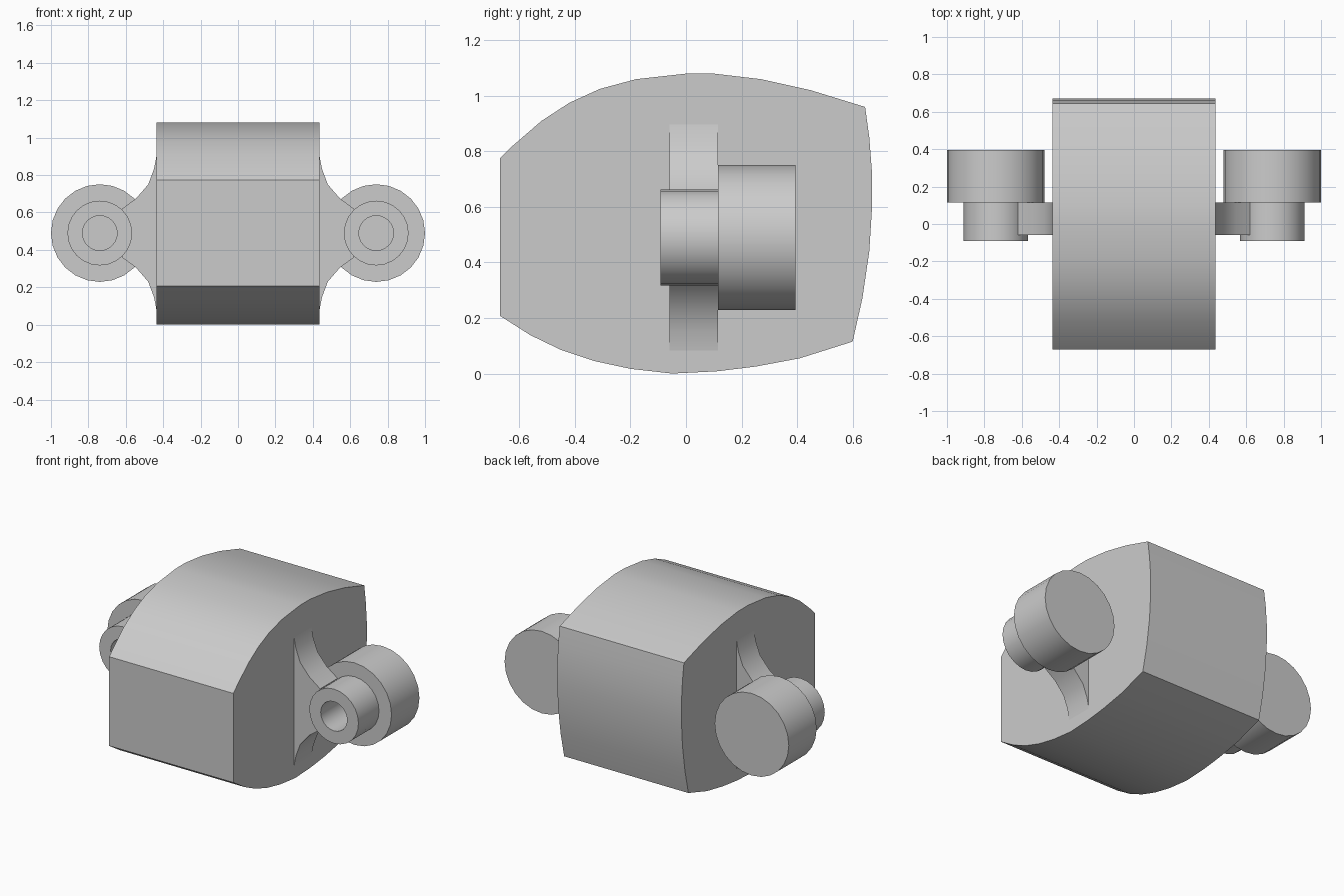
import bpy
import bmesh
from math import radians, tau
from mathutils import Matrix, Vector

cube = bpy.data.objects.get("Cube")
if cube:
    bpy.data.objects.remove(cube, do_unlink=True)

grey = bpy.data.materials.new("plain grey")
grey.use_nodes = True
colour = (0.6, 0.6, 0.6, 1)
grey.diffuse_color = colour
grey.node_tree.nodes["Principled BSDF"].inputs["Base Color"].default_value = colour


def finish(name, bm):
    bmesh.ops.remove_doubles(bm, verts=bm.verts, dist=0.0001)
    bmesh.ops.recalc_face_normals(bm, faces=bm.faces)
    mesh = bpy.data.meshes.new(name)
    bm.to_mesh(mesh)
    bm.free()
    mesh.materials.append(grey)
    obj = bpy.data.objects.new(name, mesh)
    bpy.context.collection.objects.link(obj)
    bpy.ops.object.select_all(action="DESELECT")
    obj.select_set(True)
    bpy.context.view_layer.objects.active = obj
    bpy.ops.object.shade_smooth_by_angle(angle=radians(30))
    return obj


def prism(name, points, depth):
    """Extrude a closed 3D outline along a vector."""
    bm = bmesh.new()
    face = bm.faces.new([bm.verts.new(p) for p in points])
    grown = bmesh.ops.extrude_face_region(bm, geom=[face], use_keep_orig=True)
    moved = [v for v in grown["geom"] if isinstance(v, bmesh.types.BMVert)]
    bmesh.ops.translate(bm, verts=moved, vec=depth)
    return finish(name, bm)


def lathe(name, profile, centre, steps=24):
    """Turn a (radius, y) profile around an axis parallel to y."""
    bm = bmesh.new()
    verts = [bm.verts.new((centre[0], y, centre[1] + r)) for r, y in profile]
    edges = [bm.edges.new(pair) for pair in zip(verts, verts[1:])]
    bmesh.ops.spin(bm, geom=verts + edges, cent=(centre[0], 0, centre[1]),
                   axis=(0, 1, 0), angle=tau, steps=steps)
    return finish(name, bm)


# Body: rounded side profile extruded across the width
HALF = 0.437
outline = [
    (-0.67, 0.775), (-0.63, 0.815), (-0.52, 0.91), (-0.42, 0.975), (-0.31, 1.025),
    (-0.18, 1.06), (0, 1.08), (0.1, 1.08), (0.27, 1.06), (0.45, 1.02), (0.645, 0.96),
    (0.66, 0.85), (0.67, 0.72), (0.67, 0.6), (0.66, 0.44), (0.635, 0.27), (0.6, 0.115),
    (0.41, 0.055), (0.25, 0.025), (0.11, 0.008), (-0.05, 0), (-0.2, 0.017),
    (-0.33, 0.045), (-0.45, 0.085), (-0.56, 0.138), (-0.67, 0.208),
]
prism("body", [(-HALF, y, z) for y, z in outline], (2 * HALF, 0, 0))

# Side arms: flared web, hollow socket and large end drum
AXIS_Z = 0.49
JOIN_Y = 0.115
flare = [(0.43, 0.46), (0.438, 0.4), (0.45, 0.34), (0.48, 0.26), (0.545, 0.185), (0.62, 0.13)]
for side, label in ((1, "left"), (-1, "right")):
    web = [(side * x, -0.06, AXIS_Z + h) for x, h in flare]
    web += [(side * x, -0.06, AXIS_Z - h) for x, h in reversed(flare)]
    prism(label + "_web", web, (0, JOIN_Y + 0.06, 0))

    centre = (side * 0.739, AXIS_Z)
    lathe(label + "_socket",
          [(0, JOIN_Y), (0.093, JOIN_Y), (0.093, -0.092), (0.173, -0.092), (0.173, JOIN_Y)],
          centre)
    lathe(label + "_drum",
          [(0, JOIN_Y), (0.261, JOIN_Y), (0.261, 0.395), (0, 0.395)], centre)
